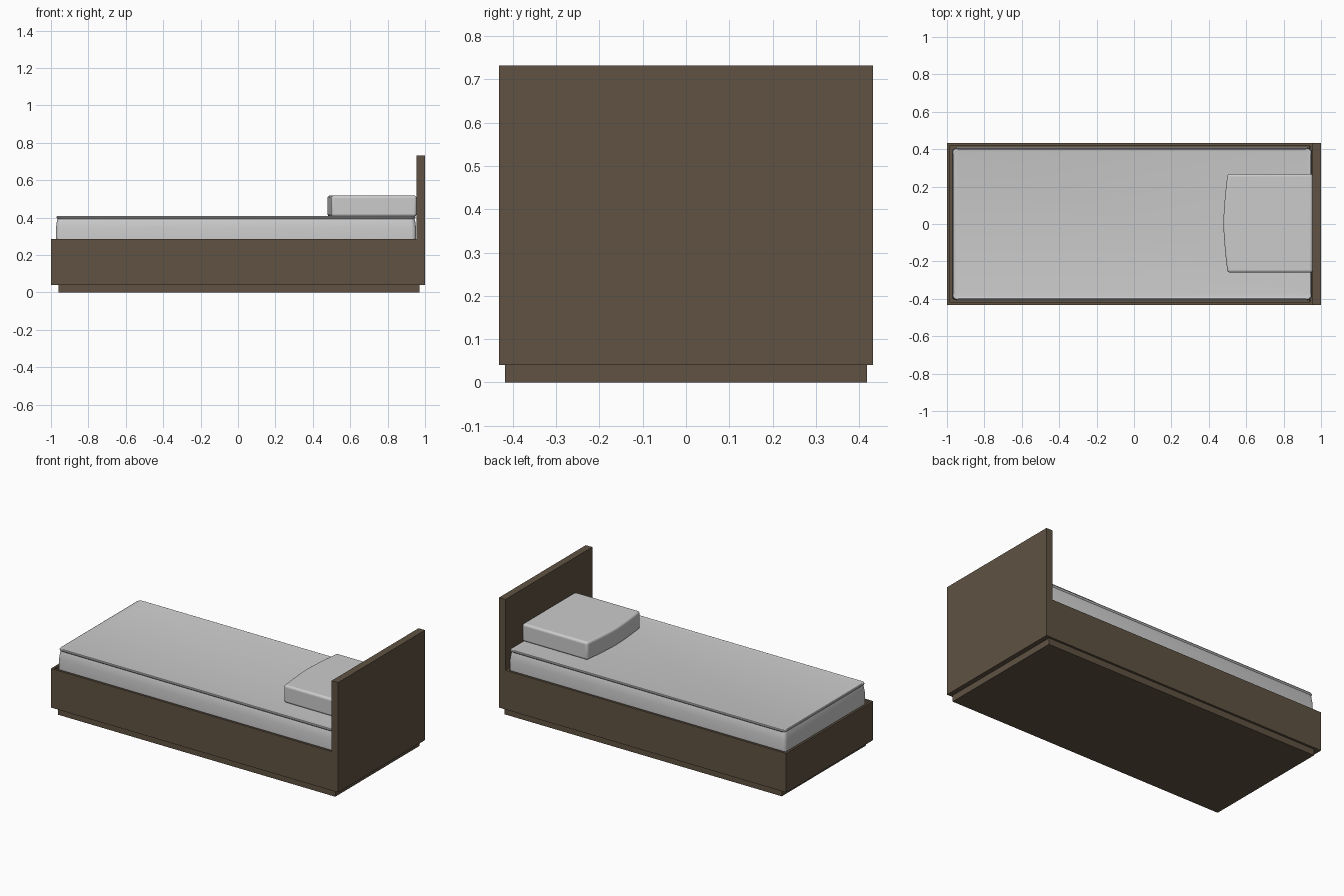
import bpy, bmesh, math

if "Cube" in bpy.data.objects:
    bpy.data.objects.remove(bpy.data.objects["Cube"])

wood = bpy.data.materials.new("dark_wood")
wood.diffuse_color = (0.115, 0.085, 0.055, 1)
wood.use_nodes = True
wood.node_tree.nodes["Principled BSDF"].inputs["Base Color"].default_value = wood.diffuse_color


def finish(name, bm, material=None, smooth=False):
    bmesh.ops.recalc_face_normals(bm, faces=bm.faces)
    mesh = bpy.data.meshes.new(name)
    bm.to_mesh(mesh)
    bm.free()
    obj = bpy.data.objects.new(name, mesh)
    bpy.context.collection.objects.link(obj)
    if material:
        mesh.materials.append(material)
    if smooth:
        bpy.ops.object.select_all(action='DESELECT')
        obj.select_set(True)
        bpy.context.view_layer.objects.active = obj
        bpy.ops.object.shade_smooth_by_angle(angle=math.radians(40))
    return obj


def box(name, x0, x1, y0, y1, z0, z1):
    bm = bmesh.new()
    bmesh.ops.create_cube(bm, size=1)
    for v in bm.verts:
        v.co = ((x0 + x1) / 2 + v.co.x * (x1 - x0),
                (y0 + y1) / 2 + v.co.y * (y1 - y0),
                (z0 + z1) / 2 + v.co.z * (z1 - z0))
    return finish(name, bm, wood)


def rounded_rect(x0, x1, y0, y1, r, n=5):
    pts = []
    for i, (cx, cy) in enumerate([(x1 - r, y1 - r), (x0 + r, y1 - r),
                                  (x0 + r, y0 + r), (x1 - r, y0 + r)]):
        for k in range(n + 1):
            a = math.pi / 2 * (i + k / n)
            pts.append((cx + r * math.cos(a), cy + r * math.sin(a)))
    return pts


def loft(name, sections):
    bm = bmesh.new()
    rings = [[bm.verts.new((x, y, z)) for x, y in pts] for z, pts in sections]
    for a, b in zip(rings, rings[1:]):
        for i in range(len(a)):
            j = (i + 1) % len(a)
            bm.faces.new((a[i], a[j], b[j], b[i]))
    bm.faces.new(rings[0])
    bm.faces.new(rings[-1])
    return finish(name, bm, smooth=True)


# plinth and headboard
box("plinth", -0.96, 0.97, -0.418, 0.418, 0, 0.045)
box("headboard", 0.955, 1.0, -0.432, 0.432, 0.04, 0.732)

# open tray frame: box with inset, sunken top
frame = box("bed_frame", -1.0, 0.955, -0.432, 0.432, 0.04, 0.286)
bm = bmesh.new()
bm.from_mesh(frame.data)
top = max(bm.faces, key=lambda f: f.calc_center_median().z)
bmesh.ops.inset_region(bm, faces=[top], thickness=0.02)
well = bmesh.ops.extrude_discrete_faces(bm, faces=[top])["faces"][0]
for v in well.verts:
    v.co.z = 0.17
    if v.co.x > 0:
        v.co.x = 0.935
bm.to_mesh(frame.data)
bm.free()

# mattress: piped edges top and bottom, slightly bulging sides
half = [(0.0, 0.0), (0.055, 0.001), (0.095, 0.006), (0.104, 0.009),
        (0.107, 0.005), (0.112, 0.003), (0.117, 0.005), (0.119, 0.009),
        (0.117, 0.014), (0.116, 0.018)]
profile = [(-h, d) for h, d in reversed(half[1:])] + half
loft("mattress", [(0.29 + h, rounded_rect(-0.974 + d, 0.953 - d, -0.408 + d,
                                          0.408 - d, 0.025)) for h, d in profile])

# pillow: bowed front edge, rounded rims
bm = bmesh.new()
outline = [(0.955, -0.26)]
outline += [(0.478 + 0.022 * (abs(t) ** 1.5), 0.004 + 0.264 * t)
            for t in [i / 5 - 1 for i in range(11)]]
outline += [(0.955, 0.268)]
base = bm.faces.new([bm.verts.new((x, y, 0.406)) for x, y in outline])
up = bmesh.ops.extrude_face_region(bm, geom=[base])["geom"]
bmesh.ops.translate(bm, vec=(0, 0, 0.112),
                    verts=[g for g in up if isinstance(g, bmesh.types.BMVert)])
pillow = finish("pillow", bm)
bev = pillow.modifiers.new("soft_rims", 'BEVEL')
bev.width = 0.014
bev.segments = 4
bev.limit_method = 'ANGLE'
bpy.ops.object.select_all(action='DESELECT')
pillow.select_set(True)
bpy.context.view_layer.objects.active = pillow
bpy.ops.object.shade_smooth_by_angle(angle=math.radians(40))
